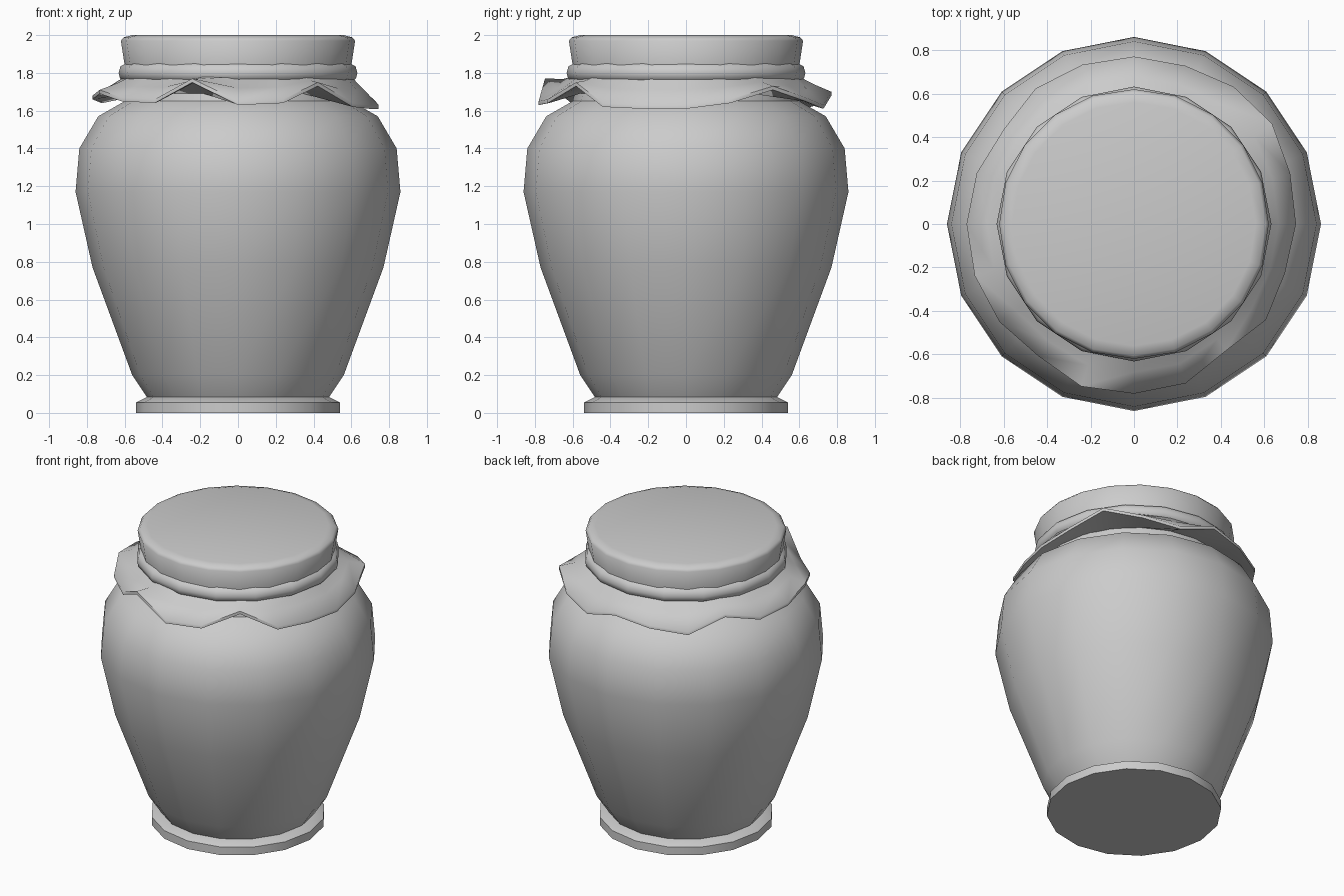
import bpy
import bmesh
from math import cos, sin, tau, radians

cube = bpy.data.objects.get("Cube")
if cube:
    bpy.data.objects.remove(cube, do_unlink=True)

clay = bpy.data.materials.new("plain grey")
clay.use_nodes = True
GREY = (0.6, 0.6, 0.6, 1)
clay.diffuse_color = GREY
clay.node_tree.nodes["Principled BSDF"].inputs["Base Color"].default_value = GREY


def ring(radii, heights):
    n = len(radii)
    return [(r * cos(tau * i / n), r * sin(tau * i / n), z)
            for i, (r, z) in enumerate(zip(radii, heights))]


def circle(r, z, n):
    return ring([r] * n, [z] * n)


def loft(name, rings, bottom=True, top=True, angle=40):
    """Skin a stack of rings, optionally capping the ends."""
    bm = bmesh.new()
    loops = [[bm.verts.new(p) for p in pts] for pts in rings]
    for a, b in zip(loops, loops[1:]):
        for i in range(len(a)):
            j = (i + 1) % len(a)
            bm.faces.new((a[i], a[j], b[j], b[i]))
    if bottom:
        bm.faces.new(loops[0][::-1])
    if top:
        bm.faces.new(loops[-1])
    mesh = bpy.data.meshes.new(name)
    bm.to_mesh(mesh)
    bm.free()
    mesh.materials.append(clay)
    obj = bpy.data.objects.new(name, mesh)
    bpy.context.collection.objects.link(obj)
    bpy.ops.object.select_all(action='DESELECT')
    obj.select_set(True)
    bpy.context.view_layer.objects.active = obj
    bpy.ops.object.shade_smooth_by_angle(angle=radians(angle))
    return obj


def lathe(name, profile, sides, **caps):
    return loft(name, [circle(r, z, sides) for r, z in profile], **caps)


# Foot and jar body
lathe("jar_foot", [(0.54, 0), (0.54, 0.055), (0.48, 0.085)], 16)
lathe("jar_body", [(0.48, 0.08), (0.56, 0.2), (0.77, 0.77), (0.86, 1.17),
                   (0.84, 1.4), (0.74, 1.57), (0.6, 1.65), (0.57, 1.78)], 16)

# Cloth cover stretched over the lid, and the tie around it
lathe("cloth_top", [(0.6, 1.76), (0.6, 1.84), (0.62, 1.97), (0.605, 1.988),
                    (0.56, 2)], 20, bottom=False, angle=60)
lathe("tie_band", [(0.6, 1.755), (0.625, 1.77), (0.632, 1.8), (0.622, 1.835),
                   (0.595, 1.85)], 16, bottom=False, top=False, angle=60)

# Flared, wavy hem: radius and height around the rim, starting on the left side
hem = [(.745, 1.61), (.755, 1.64), (.785, 1.71), (.78, 1.65), (.765, 1.61),
       (.77, 1.68), (.77, 1.64), (.77, 1.61), (.74, 1.70), (.76, 1.64),
       (.77, 1.66), (.77, 1.69), (.765, 1.65), (.75, 1.64), (.785, 1.75),
       (.78, 1.63), (.77, 1.64), (.72, 1.73), (.75, 1.62), (.73, 1.61)]
radii, heights = zip(*hem)


def blend(values, start, t):
    return [start + (v - start) * t for v in values]


loft("cloth_hem", [
    circle(0.59, 1.69, 20),
    ring(blend(radii, 0.59, 0.93), blend(heights, 1.67, 0.95)),
    ring(radii, heights),
    ring(radii, [z + 0.02 for z in heights]),
    ring(blend(radii, 0.6, 0.45), blend(heights, 1.78, 0.4)),
    circle(0.6, 1.78, 20),
], bottom=False, top=False, angle=60)
